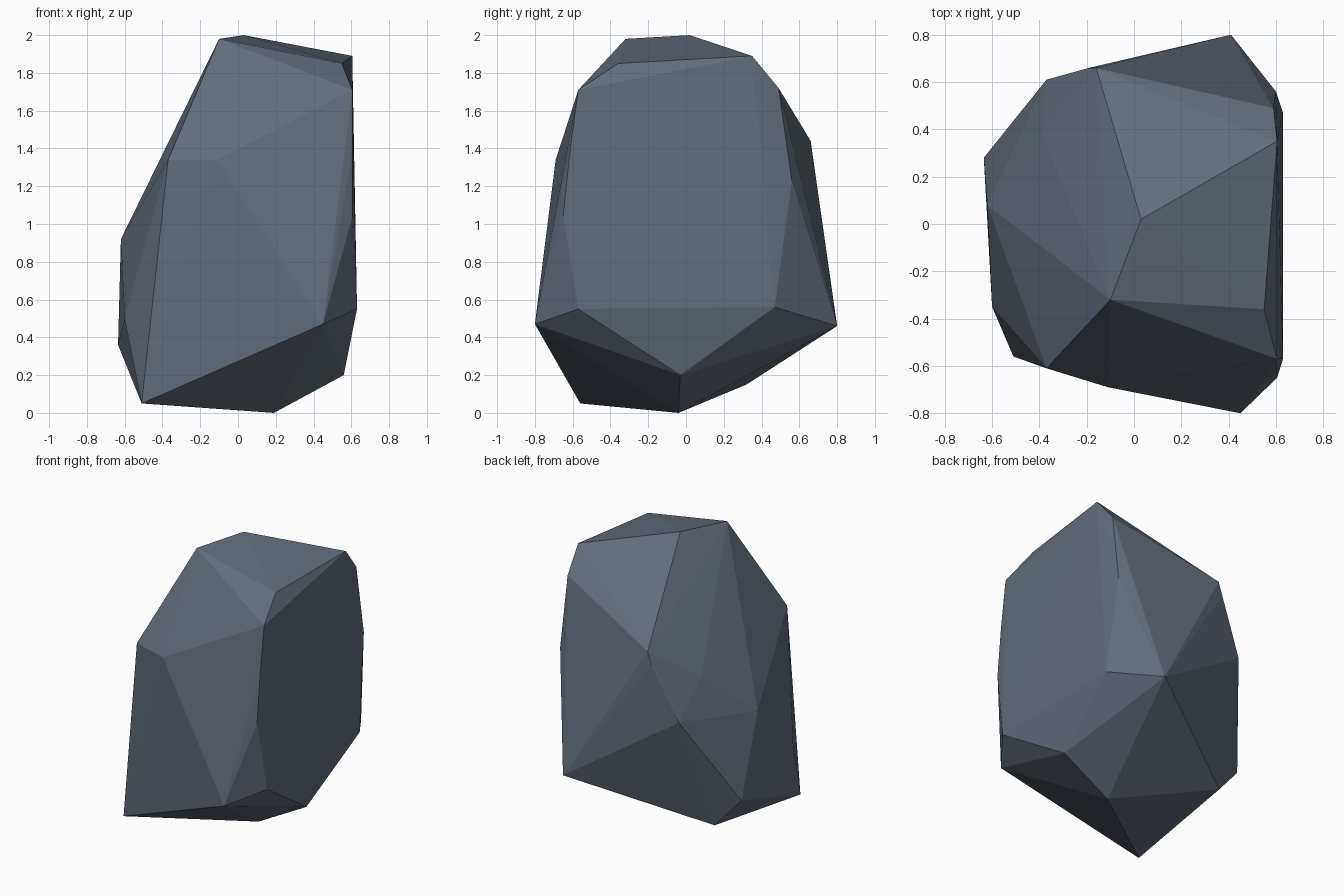
import bpy
import bmesh

# Remove the default cube if the scene has one
default_cube = bpy.data.objects.get("Cube")
if default_cube:
    bpy.data.objects.remove(default_cube, do_unlink=True)


def make_material(name, colour):
    """Create a flat material with the same viewport and render colour."""
    material = bpy.data.materials.new(name)
    material.use_nodes = True
    material.diffuse_color = colour
    shader = material.node_tree.nodes["Principled BSDF"]
    shader.inputs["Base Color"].default_value = colour
    shader.inputs["Roughness"].default_value = 0.9
    return material


def make_faceted_stone(name, corners, material):
    """Wrap a chiselled, flat-faced skin around the given corners."""
    bm = bmesh.new()
    for corner in corners:
        bm.verts.new(corner)
    hull = bmesh.ops.convex_hull(bm, input=bm.verts, use_existing_faces=False)

    # Drop any corners that fall inside the skin
    loose = [v for v in bm.verts if not v.link_faces]
    bmesh.ops.delete(bm, geom=loose, context="VERTS")
    bmesh.ops.recalc_face_normals(bm, faces=bm.faces)
    for face in bm.faces:
        face.smooth = False

    mesh = bpy.data.meshes.new(name)
    bm.to_mesh(mesh)
    bm.free()
    mesh.materials.append(material)
    stone = bpy.data.objects.new(name, mesh)
    bpy.context.scene.collection.objects.link(stone)
    return stone


# Sloping crown
crown = [
    (-.1, -.32, 1.98), (.03, .02, 2), (.605, .35, 1.89),
    (.55, -.36, 1.85), (.605, -.57, 1.71), (.59, .49, 1.72),
]

# Shoulders below the crown
shoulders = [
    (-.37, -.61, 1.34), (-.11, -.69, 1.34), (.605, -.615, 1.38),
    (.6, .56, 1.23), (-.16, .66, 1.44), (-.19, .66, 1.35),
    (-.39, .38, 1.22),
]

# Widest band around the middle
waist = [
    (.605, -.65, 1.04), (-.37, .61, .97), (-.62, .08, .92),
    (.63, -.57, .55), (.63, .47, .56), (.45, -.8, .47),
    (.41, .8, .46), (-.6, -.35, .5), (-.635, .28, .36),
]

# Tapered underside
foot = [
    (.56, -.03, .2), (-.45, .32, .15), (-.51, -.56, .05), (.19, -.04, 0),
]

slate = make_material("slate grey", (.12, .147, .19, 1))
make_faceted_stone("boulder", crown + shoulders + waist + foot, slate)
